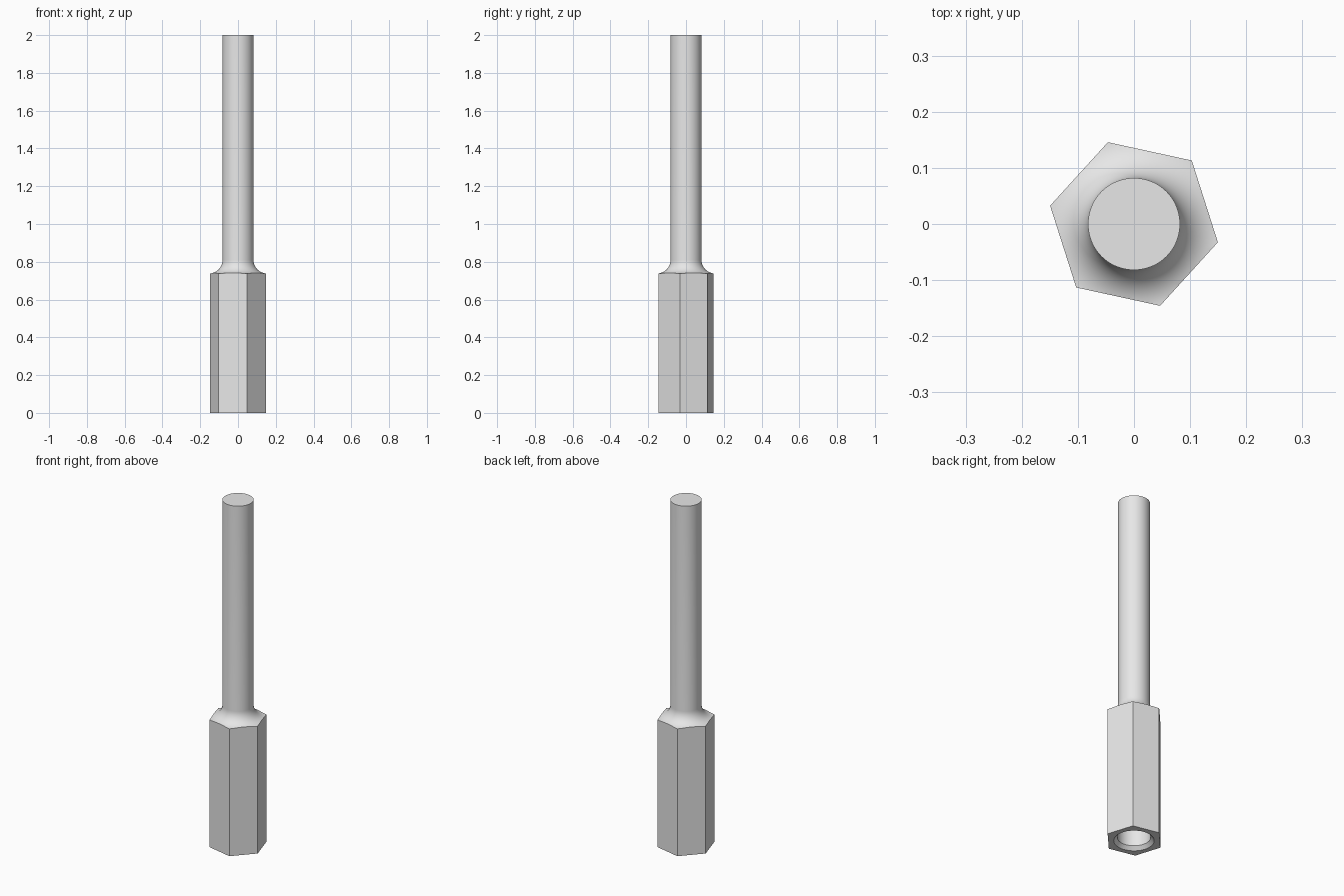
import bpy, bmesh, math

cube = bpy.data.objects.get("Cube")
if cube:
    bpy.data.objects.remove(cube, do_unlink=True)

SHAFT_R, HEX_R, HEX_TOP, FILLET = 0.082, 0.153, 0.738, 0.072
BORE_R, BORE_DEPTH, CHAMFER_R, CHAMFER_H = 0.086, 0.5, 0.104, 0.02
SEGMENTS = 96
HEX_TURN = math.radians(-12.3)

# Single light grey metal
grey = bpy.data.materials.new("light grey metal")
grey.use_nodes = True
colour = (0.8, 0.8, 0.8, 1.0)
grey.diffuse_color = colour
grey.node_tree.nodes["Principled BSDF"].inputs["Base Color"].default_value = colour


def make_object(name, bm):
    bmesh.ops.recalc_face_normals(bm, faces=bm.faces)
    mesh = bpy.data.meshes.new(name)
    bm.to_mesh(mesh)
    bm.free()
    mesh.materials.append(grey)
    obj = bpy.data.objects.new(name, mesh)
    bpy.context.collection.objects.link(obj)
    return obj


def revolve(name, profile):
    """Spin an (r, z) profile that starts and ends on the axis into a solid."""
    bm = bmesh.new()
    verts = [bm.verts.new((r, 0, z)) for r, z in profile]
    edges = [bm.edges.new(pair) for pair in zip(verts, verts[1:])]
    bmesh.ops.spin(bm, geom=verts + edges, cent=(0, 0, 0), axis=(0, 0, 1),
                   angle=math.tau, steps=SEGMENTS, use_merge=True)
    bmesh.ops.remove_doubles(bm, verts=bm.verts, dist=1e-5)
    return make_object(name, bm)


def hex_prism(name, z0, z1):
    bm = bmesh.new()
    ring = [bm.verts.new((HEX_R * math.cos(HEX_TURN + i * math.pi / 3),
                          HEX_R * math.sin(HEX_TURN + i * math.pi / 3), z0))
            for i in range(6)]
    base = bm.faces.new(ring)
    top = bmesh.ops.extrude_face_region(bm, geom=[base], use_keep_orig=True)["geom"]
    for v in top:
        if isinstance(v, bmesh.types.BMVert):
            v.co.z = z1
    return make_object(name, bm)


# Round turning: blind chamfered bore, wide body, concave fillet, slim shaft
fillet = [(SHAFT_R + FILLET * (1 - math.sin(a)), HEX_TOP + FILLET * (1 - math.cos(a)))
          for a in [i * math.pi / 2 / 12 for i in range(13)]]
profile = [(0, BORE_DEPTH), (BORE_R, BORE_DEPTH), (BORE_R, CHAMFER_H),
           (CHAMFER_R, 0), (0.2, 0), (0.2, HEX_TOP)]
profile += fillet + [(SHAFT_R, 2), (0, 2)]
driver = revolve("hex_socket_and_shaft", profile)

# Trim the wide body to its six flats
cutter = hex_prism("hex_cutter", -0.1, 2.1)
cutter.hide_render = True
trim = driver.modifiers.new("hex_flats", "BOOLEAN")
trim.operation = "INTERSECT"
trim.solver = "EXACT"
trim.object = cutter

bpy.ops.object.select_all(action="DESELECT")
driver.select_set(True)
bpy.context.view_layer.objects.active = driver
bpy.ops.object.modifier_apply(modifier=trim.name)
bpy.data.objects.remove(cutter, do_unlink=True)

# Smooth round surfaces, crisp edges
bpy.ops.object.shade_smooth_by_angle(angle=math.radians(25))
